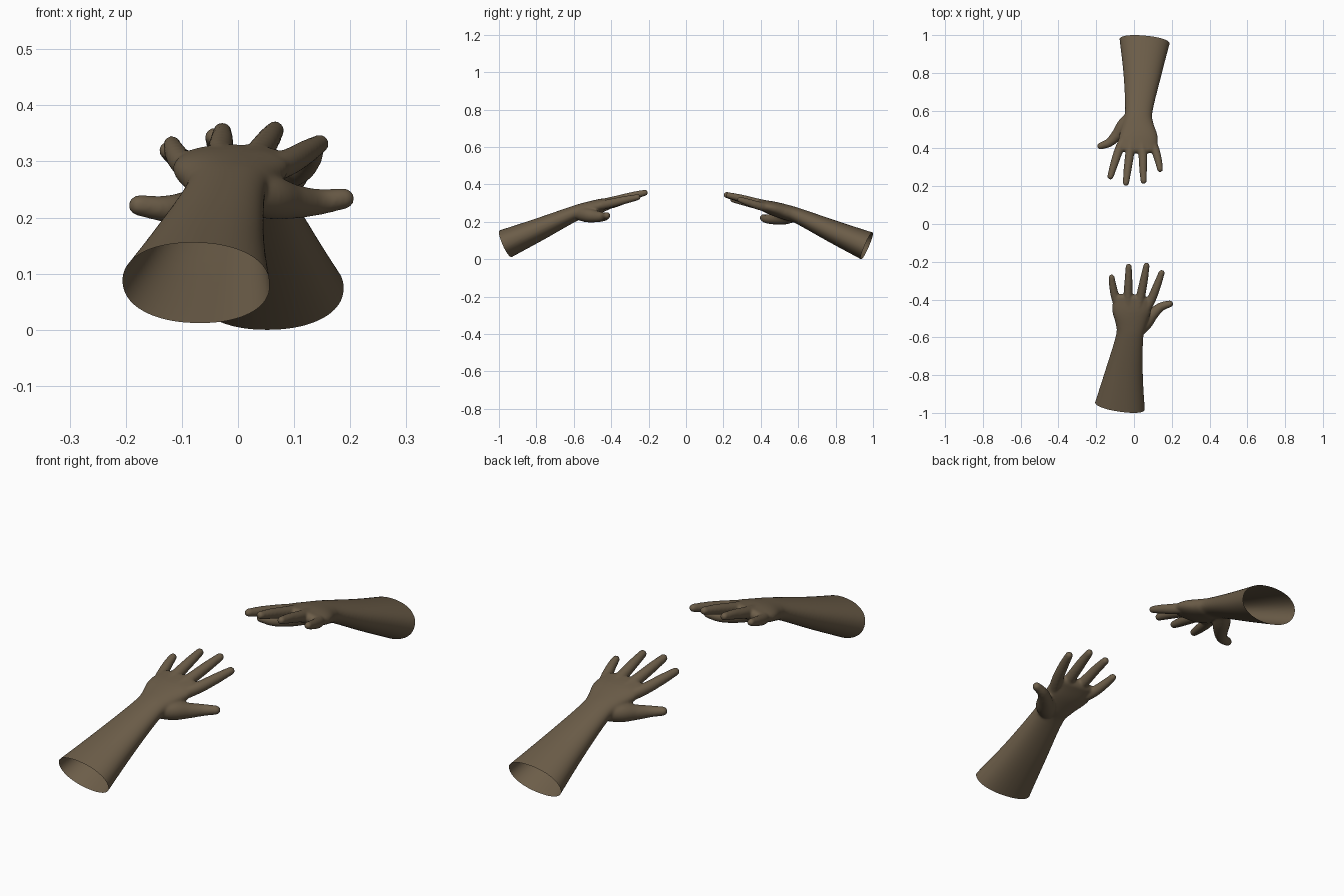
import bpy, bmesh, math
from mathutils import Vector, Matrix

if "Cube" in bpy.data.objects:
    bpy.data.objects.remove(bpy.data.objects["Cube"])

skin = bpy.data.materials.new("brown_skin")
skin.diffuse_color = (0.15, 0.11, 0.066, 1)
skin.use_nodes = True
skin.node_tree.nodes["Principled BSDF"].inputs["Base Color"].default_value = skin.diffuse_color


def spline(pts, steps=6):
    """Catmull-Rom through rows of (x, y, z, half width, half height)."""
    rows = [Vector(p) for p in pts]
    rows = [rows[0] * 2 - rows[1]] + rows + [rows[-1] * 2 - rows[-2]]
    out = []
    for i in range(1, len(rows) - 2):
        a, b, c, d = rows[i - 1:i + 3]
        for s in range(steps):
            t = s / steps
            out.append(0.5 * (2 * b + (c - a) * t + (2 * a - 5 * b + 4 * c - d) * t * t
                              + (3 * b - a - 3 * c + d) * t ** 3))
    return out + [rows[-2]]


def loft(bm, pts, sides=28, power=1.0):
    """Closed tube with oval sections and a rounded far end."""
    rows = spline(pts)
    pos = [Vector(r[:3]) for r in rows]
    rings = []
    for i, r in enumerate(rows):
        t = (pos[min(i + 1, len(pos) - 1)] - pos[max(i - 1, 0)]).normalized()
        rings.append((pos[i], t, r[3], r[4]))
    p, t, w, h = rings[-1]
    for a in (20, 40, 60, 78):
        a = math.radians(a)
        rings.append((p + t * h * math.sin(a), t, w * math.cos(a), h * math.cos(a)))
    loops = []
    for p, t, w, h in rings:
        side = t.cross(Vector((0, 0, 1))).normalized()
        up = side.cross(t)
        loop = []
        for k in range(sides):
            a = 2 * math.pi * k / sides
            c, s = math.cos(a), math.sin(a)
            c = math.copysign(abs(c) ** power, c)
            s = math.copysign(abs(s) ** power, s)
            loop.append(bm.verts.new(p + side * w * c + up * h * s))
        loops.append(loop)
    for a, b in zip(loops, loops[1:]):
        for k in range(sides):
            n = (k + 1) % sides
            bm.faces.new((a[k], a[n], b[n], b[k]))
    bm.faces.new(loops[0][::-1])
    bm.faces.new(loops[-1])


def round_rows(rows):
    return [(x, y, z, r, r) for x, y, z, r in rows]


bm = bmesh.new()
# forearm, wrist and palm
loft(bm, [(-.081, -1.012, .070, .142, .083),
          (-.075, -.970, .088, .133, .078),
          (-.053, -.800, .161, .101, .061),
          (-.024, -.610, .246, .073, .042),
          (-.016, -.540, .268, .081, .041),
          (-.013, -.465, .290, .103, .037),
          (-.007, -.405, .308, .098, .027)], 40, 0.92)
# four fingers, each running back into the palm
for rows in (
    [(-.055, -.50, .283, .024), (-.095, -.405, .299, .023), (-.112, -.335, .320, .0195), (-.118, -.289, .335, .0155)],
    [(-.020, -.50, .292, .026), (-.031, -.390, .317, .024), (-.029, -.300, .342, .0205), (-.028, -.233, .358, .0165)],
    [(.015, -.50, .292, .026), (.036, -.388, .318, .024), (.054, -.295, .343, .0210), (.066, -.227, .360, .0165)],
    [(.040, -.50, .283, .026), (.090, -.410, .303, .024), (.123, -.330, .322, .0210), (.146, -.266, .336, .0165)],
):
    loft(bm, round_rows(rows))
# thumb with the pad at its root
loft(bm, round_rows([(.005, -.585, .250, .034), (.055, -.535, .241, .039), (.098, -.485, .233, .031),
                     (.142, -.446, .232, .0235), (.189, -.430, .238, .0185)]))
bmesh.ops.recalc_face_normals(bm, faces=bm.faces)
raw = bpy.data.meshes.new("hand_blend")
bm.to_mesh(raw)
bm.free()
hand = bpy.data.objects.new("front_hand", raw)
bpy.context.collection.objects.link(hand)

# blend all pieces into one smooth skin
m = hand.modifiers.new("blend", "REMESH")
m.mode = "VOXEL"
m.voxel_size = 0.005
m = hand.modifiers.new("soften", "SMOOTH")
m.factor = 0.5
m.iterations = 8
deps = bpy.context.evaluated_depsgraph_get()
mesh = bpy.data.meshes.new_from_object(hand.evaluated_get(deps))
hand.modifiers.clear()

# cut the forearm open, square to its axis
bm = bmesh.new()
bm.from_mesh(mesh)
axis = Vector((.055, .36, .155)).normalized()
bmesh.ops.bisect_plane(bm, geom=bm.verts[:] + bm.edges[:] + bm.faces[:], dist=1e-5,
                       plane_co=(-.075, -.970, .088), plane_no=axis, clear_inner=True)
for f in bm.faces:
    f.smooth = True
    f.material_index = 0
bm.to_mesh(mesh)
bm.free()
mesh.materials.clear()
mesh.materials.append(skin)
hand.data = mesh

# facing hand: the same hand turned half round
other = mesh.copy()
turn = Matrix.Translation((.036, 0, 0)) @ Matrix.Rotation(math.pi + .056, 4, "Z")
other.transform(turn)
back = bpy.data.objects.new("back_hand", other)
bpy.context.collection.objects.link(back)

# rest the back hand on the floor, the front one slightly higher, ends at y = -1 and 1
for me, z, end in ((mesh, .012, -1), (other, 0, 1)):
    low = min(v.co.z for v in me.vertices)
    far = max((v.co.y for v in me.vertices), key=abs)
    me.transform(Matrix.Translation((0, end - far, z - low)))
